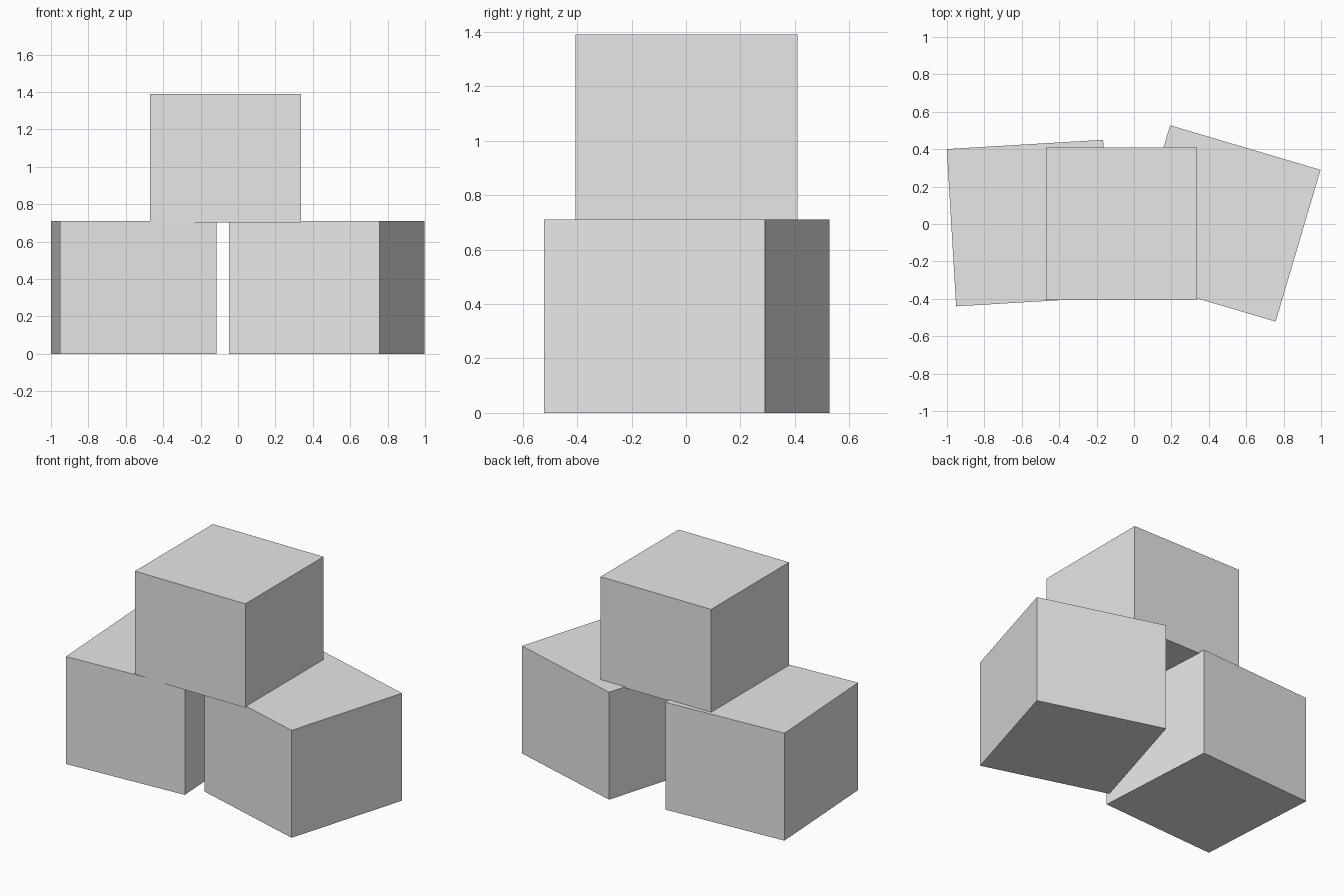
import bpy
from math import radians

default = bpy.data.objects.get("Cube")
if default:
    bpy.data.objects.remove(default, do_unlink=True)

# One plain grey for every box
COLOUR = (0.8, 0.8, 0.8, 1.0)
grey = bpy.data.materials.new("light_grey")
grey.use_nodes = True
grey.diffuse_color = COLOUR
grey.node_tree.nodes["Principled BSDF"].inputs["Base Color"].default_value = COLOUR


def box(name, centre, base, size, turn=0.0):
    """Flat-sided box standing at height base, turned about the vertical."""
    x, y = centre
    bpy.ops.mesh.primitive_cube_add(
        size=1, location=(x, y, base + size[2] / 2), rotation=(0, 0, radians(turn)))
    obj = bpy.context.object
    obj.name = name
    obj.scale = size
    bpy.ops.object.transform_apply(location=False, rotation=False, scale=True)
    obj.data.materials.append(grey)
    return obj


# Two boxes side by side on the ground, each turned a little
box("lower_right_box", (-0.558, 0.005), 0, (0.837, 0.842, 0.71), 3.4)
box("lower_left_box", (0.475, 0.003), 0, (0.839, 0.846, 0.71), -16.5)

# Third box resting across both, sunk in slightly
box("upper_box", (-0.066, 0.002), 0.703, (0.808, 0.815, 0.687))
